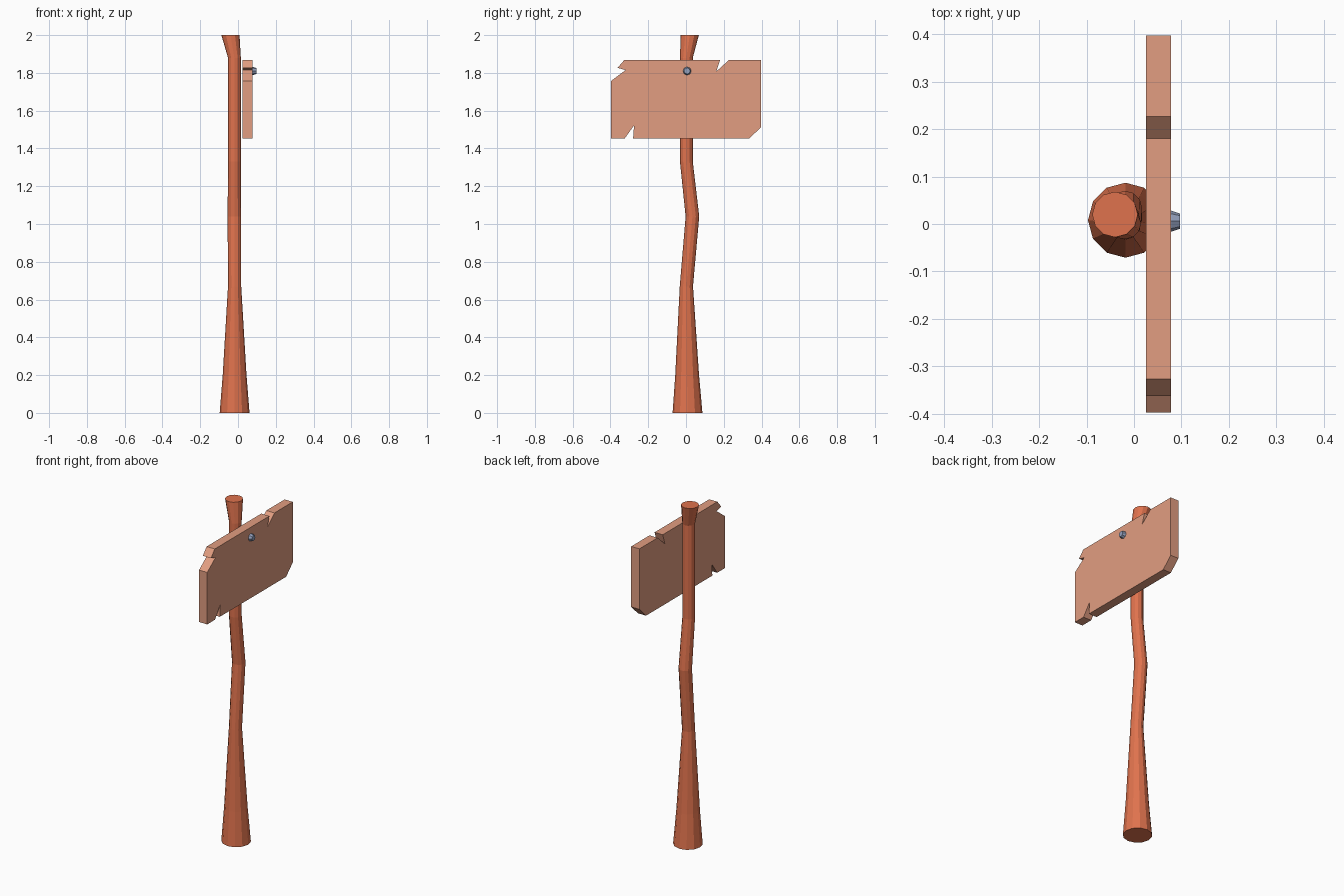
import bpy, bmesh, math

if "Cube" in bpy.data.objects:
    bpy.data.objects.remove(bpy.data.objects["Cube"])


def material(name, rgb):
    m = bpy.data.materials.new(name)
    m.diffuse_color = (*rgb, 1)
    m.use_nodes = True
    m.node_tree.nodes["Principled BSDF"].inputs["Base Color"].default_value = m.diffuse_color
    return m


def add_object(name, bm, mat):
    bmesh.ops.recalc_face_normals(bm, faces=bm.faces[:])
    mesh = bpy.data.meshes.new(name)
    bm.to_mesh(mesh)
    bm.free()
    ob = bpy.data.objects.new(name, mesh)
    bpy.context.collection.objects.link(ob)
    mesh.materials.append(mat)
    return ob


def loft(name, sections, sides, place, mat):
    """Bridge rings; each section is (position along axis, centre u, centre v, radius)."""
    bm = bmesh.new()
    rings = []
    for t, u, v, r in sections:
        angles = [2 * math.pi * i / sides for i in range(sides)]
        rings.append([bm.verts.new(place(t, u + r * math.cos(a), v + r * math.sin(a)))
                      for a in angles])
    for a, b in zip(rings, rings[1:]):
        for i in range(sides):
            j = (i + 1) % sides
            bm.faces.new((a[i], a[j], b[j], b[i]))
    bm.faces.new(rings[0])
    bm.faces.new(rings[-1])
    return add_object(name, bm, mat)


bark = material("bark", (0.74, 0.17, 0.075))
plank = material("plank", (0.76, 0.34, 0.22))
metal = material("metal", (0.30, 0.36, 0.52))

# Crooked post: flared foot, kink in the middle, leaning top
post = [(0.00, -0.018, 0.008, 0.079),
        (0.20, -0.018, 0.006, 0.063),
        (0.67, -0.018, 0.002, 0.035),
        (1.04, -0.019, 0.034, 0.036),
        (1.33, -0.019, 0.002, 0.034),
        (1.88, -0.019, 0.002, 0.034),
        (2.00, -0.040, 0.020, 0.048)]
loft("post", post, 12, lambda t, u, v: (u, v, t), bark)

# Weathered board: notched outline in y, z extruded along x
outline = [(-0.397, 1.452), (-0.397, 1.757), (-0.32, 1.815), (-0.362, 1.827),
           (-0.327, 1.868), (0.18, 1.868), (0.16, 1.807), (0.227, 1.868),
           (0.397, 1.868), (0.397, 1.513), (0.335, 1.452), (-0.28, 1.452),
           (-0.275, 1.522), (-0.325, 1.452)]
bm = bmesh.new()
face = bm.faces.new([bm.verts.new((0.025, y, z)) for y, z in outline])
side = bmesh.ops.extrude_face_region(bm, geom=[face], use_keep_orig=True)
moved = [g for g in side["geom"] if isinstance(g, bmesh.types.BMVert)]
bmesh.ops.translate(bm, verts=moved, vec=(0.053, 0, 0))
add_object("board", bm, plank)

# Nail head on the board face
nail = [(0.06, 0.006, 1.81, 0.022),
        (0.079, 0.006, 1.81, 0.022),
        (0.097, 0.006, 1.81, 0.016)]
loft("nail", nail, 8, lambda t, u, v: (t, u, v), metal)
